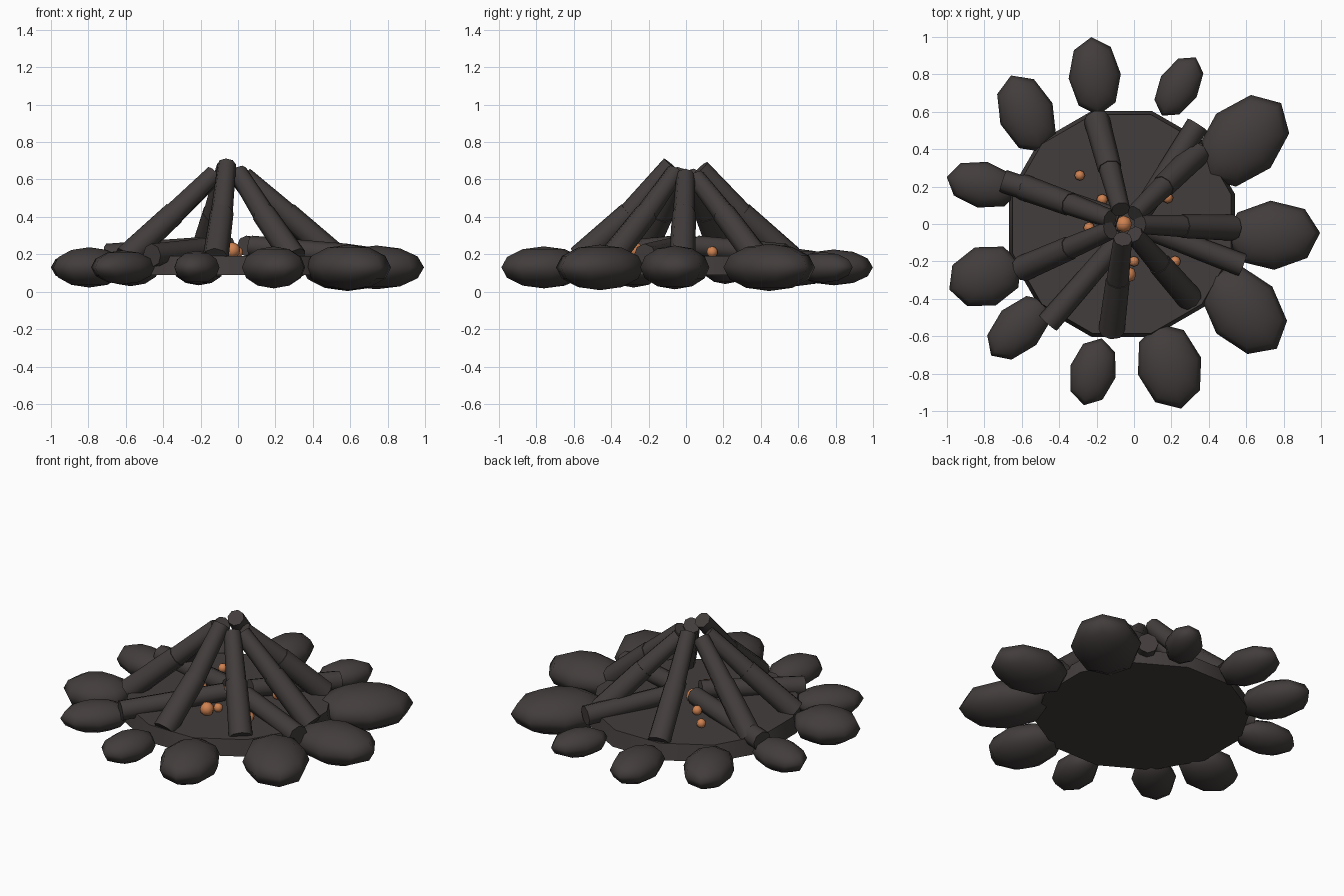
import bpy, math
from mathutils import Vector

if "Cube" in bpy.data.objects:
    bpy.data.objects.remove(bpy.data.objects["Cube"])


def material(name, rgb):
    m = bpy.data.materials.new(name)
    m.diffuse_color = (*rgb, 1)
    m.use_nodes = True
    m.node_tree.nodes["Principled BSDF"].inputs["Base Color"].default_value = m.diffuse_color
    return m


CHAR = material("charred_grey", (0.055, 0.047, 0.045))
EMBER = material("ember_orange", (0.62, 0.22, 0.08))


def finish(name, mat, angle=60):
    ob = bpy.context.object
    ob.name = name
    ob.data.materials.append(mat)
    bpy.ops.object.shade_smooth_by_angle(angle=math.radians(angle))
    return ob


def log(name, start, end, r1, r2):
    """Tapered eight-sided log between two points."""
    a, b = Vector(start), Vector(end)
    d = b - a
    bpy.ops.mesh.primitive_cone_add(vertices=8, radius1=r1, radius2=r2, depth=d.length,
                                    location=(a + b) / 2,
                                    rotation=d.to_track_quat('Z', 'Y').to_euler())
    finish(name, CHAR)


# Ash bed
bpy.ops.mesh.primitive_cone_add(vertices=12, radius1=0.625, radius2=0.605, depth=0.1,
                                location=(-0.065, 0, 0.14), rotation=(0, 0, math.radians(15)))
finish("ash_bed", CHAR, 40)

# Ring of flattened stones: x, y, radial half length, half width, heading
stones = [(-0.21, 0.79, 0.21, 0.14, 95), (0.24, 0.735, 0.18, 0.11, 60),
          (0.585, 0.445, 0.285, 0.205, 45), (0.74, -0.06, 0.255, 0.185, 3),
          (0.59, -0.46, 0.27, 0.195, -50), (0.19, -0.76, 0.235, 0.175, -75),
          (-0.22, -0.79, 0.185, 0.125, -105), (-0.615, -0.555, 0.21, 0.13, 225),
          (-0.795, -0.28, 0.205, 0.165, 200), (-0.81, 0.21, 0.195, 0.125, 168),
          (-0.575, 0.59, 0.22, 0.15, 112)]
for x, y, a, b, ang in stones:
    bpy.ops.mesh.primitive_uv_sphere_add(segments=8, ring_count=6, radius=1,
                                         location=(x, y, 0.13),
                                         rotation=(0, 0, math.radians(ang)))
    bpy.context.object.scale = (a, b, 0.03 + 0.47 * b)
    finish("ring_stone", CHAR, 80)

# Leaning logs: thick lower piece and thinner, steeper upper piece
centre = Vector((-0.05, 0.0, 0))
feet = [(-0.2, 0.56), (0.34, 0.38), (0.53, -0.02), (0.3, -0.4),
        (-0.12, -0.57), (-0.6, -0.24), (-0.6, 0.2)]
tops = [0.66, 0.61, 0.62, 0.64, 0.68, 0.63, 0.62]
for (x, y), top in zip(feet, tops):
    foot = Vector((x, y, 0.18))
    out = foot - centre
    mid = centre + Vector((out.x * 0.53, out.y * 0.53, 0.42))
    tip = centre + Vector((out.x * 0.14, out.y * 0.14, top))
    log("leaning_log_lower", foot, mid, 0.07, 0.064)
    log("leaning_log_upper", mid - (tip - mid) * 0.05, tip, 0.06, 0.05)

# Logs lying on the ash
for x, y in [(0.34, 0.53), (0.58, -0.22), (-0.46, -0.53), (-0.7, 0.23)]:
    log("lying_log", (x, y, 0.195), (x * 0.12, y * 0.12, 0.245), 0.062, 0.055)

# Glowing embers: x, y, radius
for x, y, r in [(-0.29, 0.26, 0.028), (-0.17, 0.13, 0.03), (0.18, 0.14, 0.03),
                (-0.24, -0.02, 0.03), (-0.055, 0.0, 0.045), (0.22, -0.2, 0.03),
                (-0.03, -0.27, 0.042), (0.0, -0.2, 0.028)]:
    bpy.ops.mesh.primitive_uv_sphere_add(segments=8, ring_count=6, radius=r,
                                         location=(x, y, 0.19 + r * 0.75))
    finish("ember", EMBER, 80)
